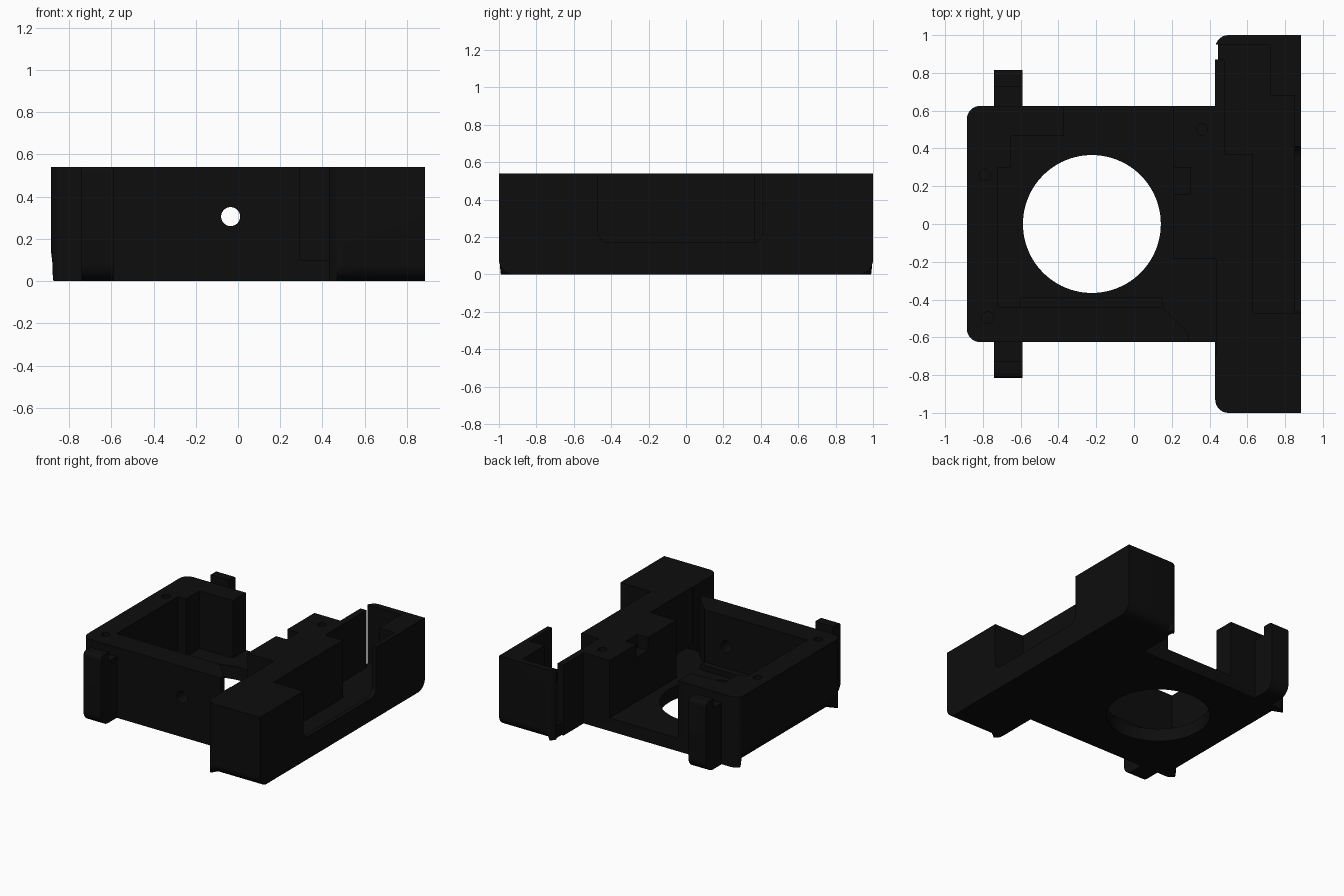
import bpy, bmesh, math

if "Cube" in bpy.data.objects:
    bpy.data.objects.remove(bpy.data.objects["Cube"])

black = bpy.data.materials.new("black plastic")
black.diffuse_color = (0.004, 0.004, 0.004, 1)
black.use_nodes = True
black.node_tree.nodes["Principled BSDF"].inputs["Base Color"].default_value = black.diffuse_color


def to_object(bm, name):
    bmesh.ops.recalc_face_normals(bm, faces=bm.faces)
    mesh = bpy.data.meshes.new(name)
    bm.to_mesh(mesh)
    bm.free()
    mesh.materials.append(black)
    ob = bpy.data.objects.new(name, mesh)
    bpy.context.collection.objects.link(ob)
    return ob


def prism(name, points, z0, z1, rounds=()):
    """Extrude an outline; rounds = (rule on edge midpoint and direction, radius)."""
    bm = bmesh.new()
    face = bm.faces.new([bm.verts.new((x, y, z0)) for x, y in points])
    res = bmesh.ops.extrude_face_region(bm, geom=[face])
    top = [v for v in res["geom"] if isinstance(v, bmesh.types.BMVert)]
    bmesh.ops.translate(bm, verts=top, vec=(0, 0, z1 - z0))
    bmesh.ops.recalc_face_normals(bm, faces=bm.faces)
    for rule, radius in rounds:
        edges = []
        for e in bm.edges:
            a, b = e.verts[0].co, e.verts[1].co
            if rule((a + b) / 2, (b - a).normalized()):
                edges.append(e)
        bmesh.ops.bevel(bm, geom=edges, offset=radius, segments=8,
                        profile=0.5, affect='EDGES')
    return to_object(bm, name)


def box(name, x0, x1, y0, y1, z0, z1, rounds=()):
    return prism(name, [(x0, y0), (x1, y0), (x1, y1), (x0, y1)], z0, z1, rounds)


def cylinder(name, loc, r, depth, along_y=False, n=64):
    bm = bmesh.new()
    bmesh.ops.create_cone(bm, cap_ends=True, segments=n, radius1=r, radius2=r, depth=depth)
    ob = to_object(bm, name)
    if along_y:
        ob.rotation_euler.x = math.pi / 2
    ob.location = loc
    return ob


def boolean(ob, other, op):
    mod = ob.modifiers.new("bool", 'BOOLEAN')
    mod.operation, mod.solver, mod.object = op, 'EXACT', other
    bpy.context.view_layer.objects.active = ob
    bpy.ops.object.modifier_apply(modifier=mod.name)
    bpy.data.objects.remove(other)


H = 0.54
# Main tray and the wide side bar, as rounded solids
housing = box("housing", -0.885, 0.5, -0.625, 0.625, 0, H, [
    (lambda m, d: abs(d.z) > 0.9 and m.x < -0.8, 0.07),
    (lambda m, d: abs(d.y) > 0.9 and m.x < -0.8 and m.z < 0.01, 0.14)])
bar = box("side_bar", 0.43, 0.885, -1, 1, 0, H, [
    (lambda m, d: abs(d.z) > 0.9 and m.x < 0.5, 0.07),
    (lambda m, d: abs(d.x) > 0.9 and abs(m.y) > 0.9 and m.z < 0.01, 0.08)])
boolean(housing, bar, 'UNION')

# Tray cavity, open at the back and through the front slot
cuts = [prism("cut_tray", [
    (-0.72, -0.44), (0.15, -0.44), (0.29, -0.58), (0.29, -0.7), (0.433, -0.7),
    (0.433, -0.185), (0.21, -0.185), (0.21, 0.8), (-0.37, 0.8), (-0.37, 0.465),
    (-0.65, 0.465), (-0.65, 0.3), (-0.72, 0.3)], 0.1, 0.7)]
# Connector bay inside the bar
cuts.append(prism("cut_bay", [
    (0.63, -0.47), (0.85, -0.47), (0.85, 0.68), (0.72, 0.68), (0.72, 0.95),
    (0.48, 0.95), (0.48, 0.37), (0.63, 0.37)], 0.1, 0.7))
# Bay opening with rounded lower corners, slits and inner notch
cuts.append(box("cut_opening", 0.8, 1.0, -0.47, 0.41, 0.17, 0.7, [
    (lambda m, d: abs(d.x) > 0.9 and m.z < 0.2, 0.06)]))
cuts.append(box("cut_slit", 0.4, 0.5, 0.87, 0.95, 0.1, 0.7))
cuts.append(box("cut_slit_base", 0.4, 0.446, 0.87, 0.95, -0.1, 0.2))
cuts.append(box("cut_notch", 0.1, 0.3, 0.16, 0.3, 0.44, 0.7))
# Large lens hole, cable hole and screw holes
cuts.append(cylinder("cut_round_hole", (-0.223, 0, 0), 0.365, 0.8, n=96))
cuts.append(cylinder("cut_cable_hole", (-0.035, -0.55, 0.305), 0.045, 0.5, True, 32))
for x, y in ((-0.775, -0.495), (-0.79, 0.26), (0.36, 0.5)):
    cuts.append(cylinder("cut_screw", (x, y, H), 0.03, 0.2, n=20))
for cut in cuts:
    boolean(housing, cut, 'DIFFERENCE')

parts = [housing]
# Low ledge along the front of the tray floor
parts.append(box("floor_ledge", -0.6, 0.15, -0.45, -0.39, 0.09, 0.14))

# Clips on both sides: outer plate with rounded ends and a lower bridge
for s, side in ((-1, "front"), (1, "back")):
    parts.append(box(side + "_clip_plate", -0.74, -0.59, *sorted((s * 0.725, s * 0.815)), 0, H, [
        (lambda m, d: abs(d.x) > 0.9 and abs(m.y) > 0.8 and m.z < 0.01, 0.085),
        (lambda m, d: abs(d.x) > 0.9 and abs(m.y) > 0.8 and m.z > 0.5, 0.03)]))
    parts.append(box(side + "_clip_bridge", -0.74, -0.59, *sorted((s * 0.6, s * 0.73)), 0, 0.47))

# Smooth the rounded areas, keep hard edges
for ob in parts:
    bpy.ops.object.select_all(action='DESELECT')
    ob.select_set(True)
    bpy.context.view_layer.objects.active = ob
    bpy.ops.object.shade_smooth_by_angle(angle=math.radians(30))
